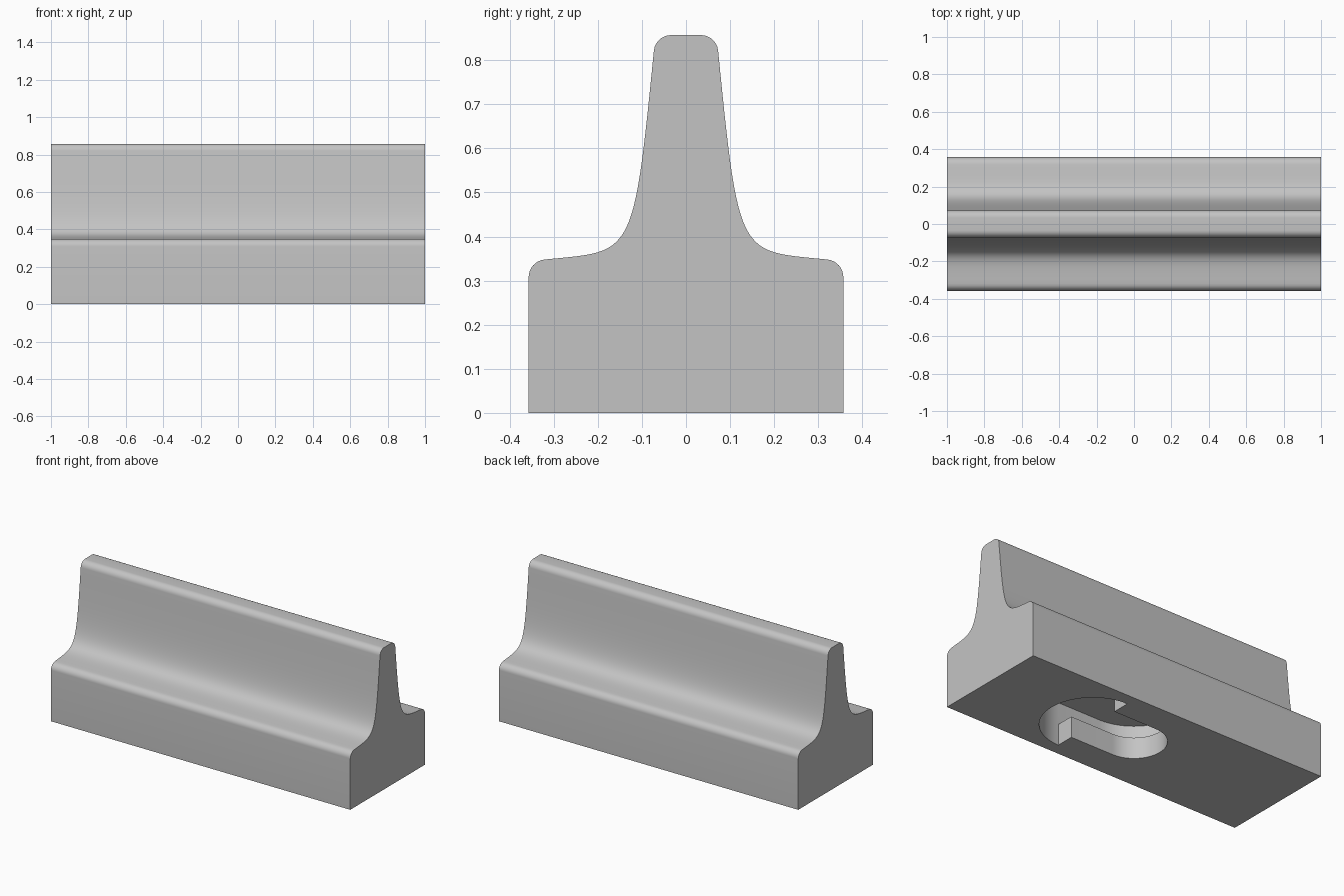
import bpy, bmesh
from math import sin, cos, pi
from mathutils import Vector
from mathutils.geometry import interpolate_bezier

if "Cube" in bpy.data.objects:
    bpy.data.objects.remove(bpy.data.objects["Cube"], do_unlink=True)

# One plain grey for the whole part
grey = bpy.data.materials.new("light_grey")
grey.use_nodes = True
grey.diffuse_color = (0.55, 0.55, 0.55, 1)
grey.node_tree.nodes["Principled BSDF"].inputs["Base Color"].default_value = grey.diffuse_color


def arc(cx, cy, r, start, end, steps):
    angles = [start + (end - start) * i / steps for i in range(steps + 1)]
    return [(cx + r * cos(a), cy + r * sin(a)) for a in angles]


def prism(name, outline, offset):
    """Extrude a closed loop of 3D points along an offset."""
    bm = bmesh.new()
    face = bm.faces.new([bm.verts.new(p) for p in outline])
    geom = bmesh.ops.extrude_face_region(bm, geom=[face])["geom"]
    verts = [g for g in geom if isinstance(g, bmesh.types.BMVert)]
    bmesh.ops.translate(bm, verts=verts, vec=offset)
    bmesh.ops.recalc_face_normals(bm, faces=bm.faces)
    mesh = bpy.data.meshes.new(name)
    bm.to_mesh(mesh)
    bm.free()
    mesh.materials.append(grey)
    obj = bpy.data.objects.new(name, mesh)
    bpy.context.collection.objects.link(obj)
    return obj


# Rail body: half profile of base, concave flank and rounded top, mirrored
flank = interpolate_bezier(Vector((0.32, 0.348)), Vector((0.12, 0.368)),
                           Vector((0.12, 0.345)), Vector((0.073, 0.82)), 28)
half = [(0.357, 0)]
half += arc(0.317, 0.308, 0.04, 0, pi / 2 - 0.1, 8)
half += [tuple(p) for p in flank]
half += arc(0.034, 0.818, 0.039, 0.15, pi / 2, 8)
profile = half + [(-y, z) for y, z in reversed(half)]
body = prism("rail_body", [(-1, y, z) for y, z in profile], (2, 0, 0))

# Keyhole mount underneath: undercut pocket, then the narrower opening
big, small, reach = 0.286, 0.178, 0.286
lip, depth = 0.127, 0.26
entry = arc(reach, 0, big, -pi / 2, pi / 2, 32)
pocket = entry + arc(0, 0, big, pi / 2, 3 * pi / 2, 32)
opening = entry + [(reach, small)] + arc(0, 0, small, pi / 2, 3 * pi / 2, 32) + [(reach, -small)]

cutters = [
    prism("pocket_cutter", [(x, y, lip) for x, y in pocket], (0, 0, depth - lip)),
    prism("opening_cutter", [(x, y, -0.1) for x, y in opening], (0, 0, lip + 0.15)),
]
bpy.context.view_layer.objects.active = body
body.select_set(True)
for cutter in cutters:
    mod = body.modifiers.new("keyhole", "BOOLEAN")
    mod.operation = "DIFFERENCE"
    mod.solver = "EXACT"
    mod.object = cutter
    bpy.ops.object.modifier_apply(modifier=mod.name)
    bpy.data.objects.remove(cutter, do_unlink=True)

# Smooth rounded surfaces, crisp corners
bpy.ops.object.shade_smooth_by_angle(angle=pi / 6)
